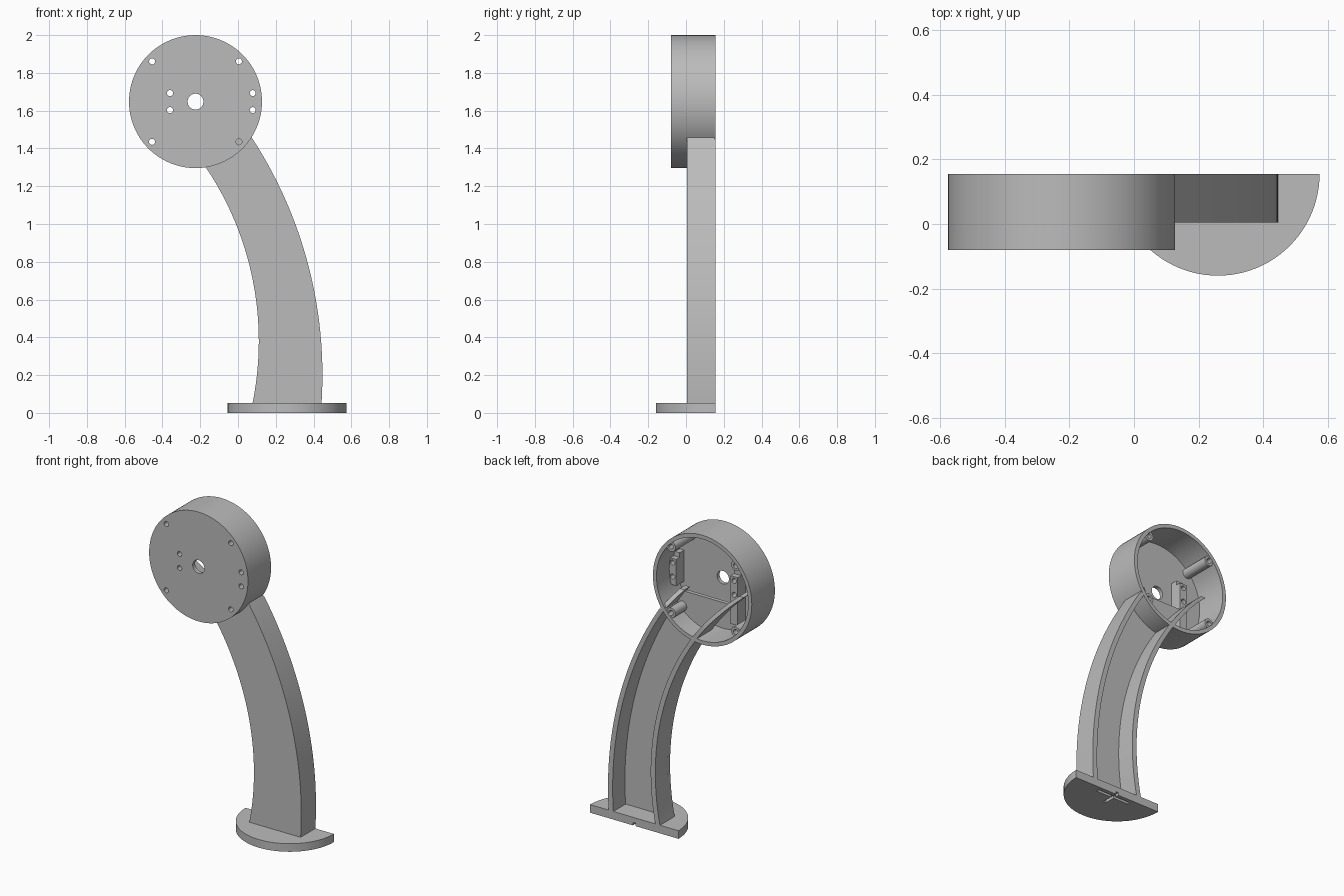
import bpy, bmesh
from math import sqrt, pi
from mathutils import Matrix

if "Cube" in bpy.data.objects:
    bpy.data.objects.remove(bpy.data.objects["Cube"])

grey = bpy.data.materials.new("plain grey")
grey.use_nodes = True
grey.diffuse_color = (0.5, 0.5, 0.5, 1)
grey.node_tree.nodes["Principled BSDF"].inputs["Base Color"].default_value = (0.5, 0.5, 0.5, 1)

# Main sizes
CX, CZ, R = -0.225, 1.648, 0.352      # dish centre and radius
FRONT, BACK = -0.08, 0.155            # dish depth
FLOOR = -0.055                        # inside of the dish face
ARM_FRONT, ARM_FLOOR = 0.005, 0.03
WALL = 0.033


def finish(name, bm):
    bmesh.ops.recalc_face_normals(bm, faces=bm.faces)
    mesh = bpy.data.meshes.new(name)
    bm.to_mesh(mesh)
    bm.free()
    mesh.materials.append(grey)
    obj = bpy.data.objects.new(name, mesh)
    bpy.context.collection.objects.link(obj)
    return obj


def rod(name, x, z, r, y0, y1, sides=24):
    """Cylinder along y."""
    bm = bmesh.new()
    place = Matrix.Translation((x, (y0 + y1) / 2, z)) @ Matrix.Rotation(pi / 2, 4, 'X')
    bmesh.ops.create_cone(bm, cap_ends=True, segments=sides, radius1=r, radius2=r,
                          depth=y1 - y0, matrix=place)
    return finish(name, bm)


def box(name, lo, hi):
    bm = bmesh.new()
    bmesh.ops.create_cube(bm, size=1)
    for v in bm.verts:
        v.co = [a if c < 0 else b for c, a, b in zip(v.co, lo, hi)]
    return finish(name, bm)


def ribbon(name, left, right, z0, z1, top, steps=40):
    """Solid strip between two edge curves; its back surface is at top(z)."""
    bm = bmesh.new()
    rows = []
    for i in range(steps + 1):
        z = z0 + (z1 - z0) * i / steps
        a, b, y = left(z), right(z), top(z)
        rows.append([bm.verts.new(p) for p in
                     ((a, ARM_FRONT, z), (b, ARM_FRONT, z), (b, y, z), (a, y, z))])
    for low, high in zip(rows, rows[1:]):
        for k in range(4):
            n = (k + 1) % 4
            bm.faces.new((low[k], low[n], high[n], high[k]))
    bm.faces.new(rows[0])
    bm.faces.new(rows[-1])
    return finish(name, bm)


def cut(obj, cutters):
    """Subtract the cutters and bake the result."""
    for c in cutters:
        mod = obj.modifiers.new("cut", 'BOOLEAN')
        mod.operation, mod.solver, mod.object = 'DIFFERENCE', 'EXACT', c
    graph = bpy.context.evaluated_depsgraph_get()
    mesh = bpy.data.meshes.new_from_object(obj.evaluated_get(graph))
    obj.modifiers.clear()
    obj.data = mesh


# Round dish, open at the back
dish = rod("dish", CX, CZ, R, FRONT, BACK, 96)
cavity = rod("cavity_cutter", CX, CZ, R - 0.025, FLOOR, BACK + 0.1, 96)
shaft = rod("shaft_cutter", CX, CZ, 0.042, FRONT - 0.1, BACK + 0.1, 32)
posts_at = [(CX + sx * 0.23, CZ + sz * 0.213) for sx in (-1, 1) for sz in (-1, 1)]
mounts_at = [(x, CZ + sz * 0.045) for x in (-0.36, 0.078) for sz in (-1, 1)]
drills = [rod("drill_cutter", x, z, 0.016, FRONT - 0.1, BACK + 0.1, 16)
          for x, z in posts_at + mounts_at]
cut(dish, [cavity, shaft] + drills)
parts = [dish]

# Screw posts inside the dish
for i, (x, z) in enumerate(posts_at):
    post = rod(f"screw_post_{i + 1}", x, z, 0.032, FLOOR - 0.005, BACK - 0.01)
    cut(post, [drills[i]])
    parts.append(post)

# Mounting blocks with a raised step
for side, x, z0, z1 in (("right", -0.36, 1.41, 1.75), ("left", 0.078, 1.55, 1.75)):
    block = box(f"mount_block_{side}", (x - 0.026, FLOOR - 0.005, z0), (x + 0.026, 0.025, z1))
    notch = box("notch_cutter", (x - 0.1, -0.01, 1.72), (x + 0.1, 0.1, 1.8))
    first = 4 if side == "right" else 6
    cut(block, [notch] + drills[first:first + 2])
    parts.append(block)
    drills.append(notch)


# Curved arm: a channel with a front plate and two side walls
def inner_edge(z):
    return 0.11 - 1.65 + sqrt(1.65 ** 2 - (z - 0.38) ** 2)


def outer_edge(z):
    return 0.447 - 2.3 + sqrt(2.3 ** 2 - (z - 0.2) ** 2)


def ramp(start, end, low):
    return lambda z: BACK - (BACK - low) * max(0, (z - start) / (end - start))


parts.append(ribbon("arm_plate", inner_edge, outer_edge, 0.04, 1.535, lambda z: ARM_FLOOR))
parts.append(ribbon("arm_wall_right", inner_edge, lambda z: inner_edge(z) + WALL,
                    0.04, 1.64, ramp(1.42, 1.64, 0.09)))
parts.append(ribbon("arm_wall_left", lambda z: outer_edge(z) - WALL, outer_edge,
                    0.04, 1.56, ramp(1.46, 1.56, 0.06)))

# Half-round foot with a cross of shallow grooves underneath
bm = bmesh.new()
bmesh.ops.create_cone(bm, cap_ends=True, segments=96, radius1=0.315, radius2=0.315,
                      depth=0.052, matrix=Matrix.Translation((0.26, BACK, 0.026)))
bmesh.ops.bisect_plane(bm, geom=bm.verts[:] + bm.edges[:] + bm.faces[:],
                       plane_co=(0, BACK, 0), plane_no=(0, 1, 0), clear_outer=True)
bmesh.ops.holes_fill(bm, edges=[e for e in bm.edges if e.is_boundary])
foot = finish("foot", bm)
grooves = [box("groove_cutter", (0.14, 0.11, -0.1), (0.38, 0.13, 0.018)),
           box("groove_cutter", (0.25, 0.04, -0.1), (0.27, 0.3, 0.018))]
cut(foot, grooves)
parts.append(foot)

# Remove the cutters and shade
for c in [cavity, shaft] + drills + grooves:
    bpy.data.objects.remove(c)
bpy.ops.object.select_all(action='DESELECT')
for p in parts:
    p.select_set(True)
bpy.context.view_layer.objects.active = dish
bpy.ops.object.shade_smooth_by_angle(angle=0.5)
